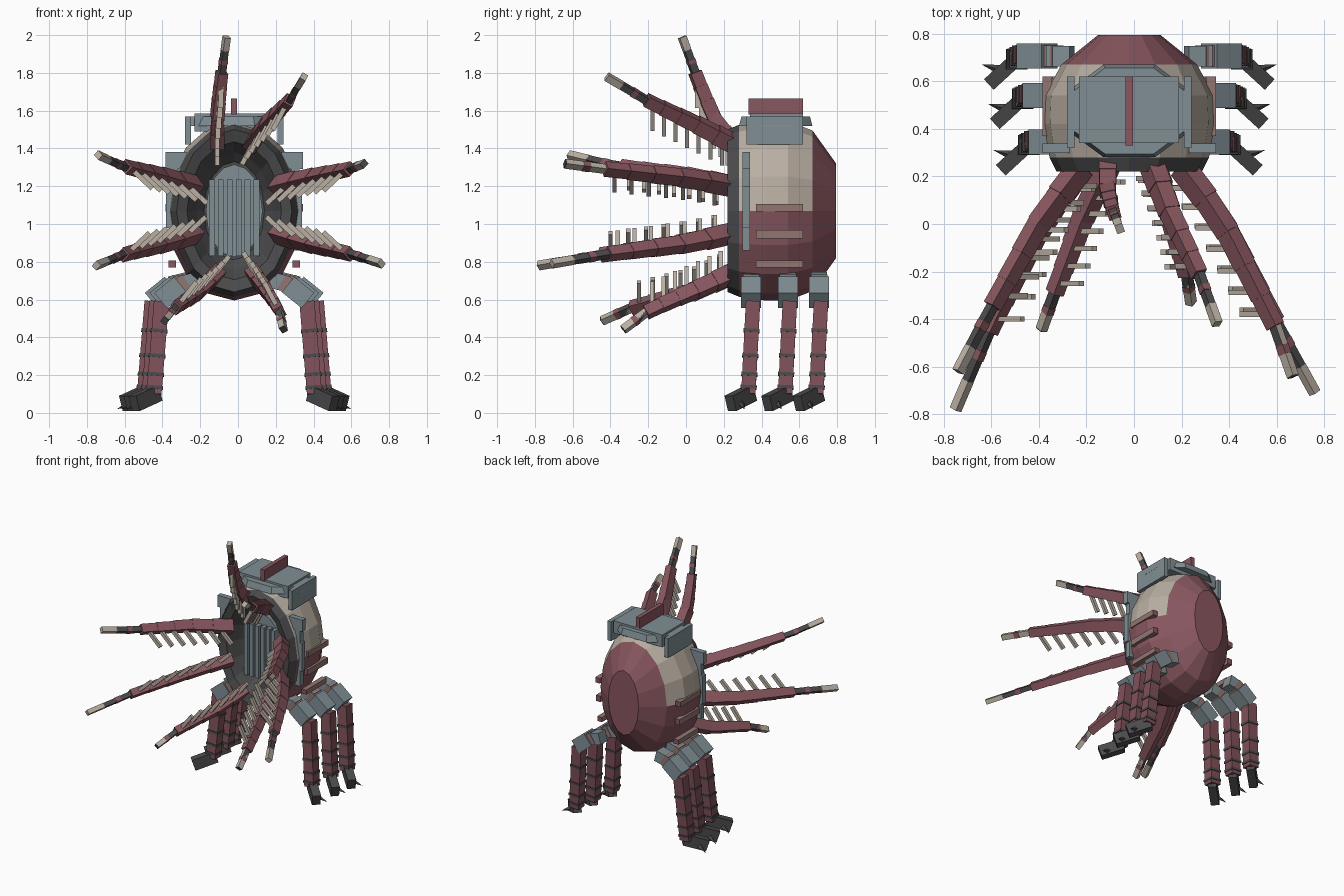
import bpy, bmesh, math
from mathutils import Vector, Matrix

if "Cube" in bpy.data.objects:
    bpy.data.objects.remove(bpy.data.objects["Cube"], do_unlink=True)

COLOURS = {
    "dusty_red": (0.25, 0.095, 0.115),
    "bone": (0.49, 0.43, 0.365),
    "steel": (0.22, 0.275, 0.30),
    "charcoal": (0.07, 0.07, 0.073),
    "rose_brown": (0.29, 0.18, 0.165),
    "deep_red": (0.215, 0.083, 0.1),
}
RED, BONE, STEEL, DARK, BROWN, DEEP = range(6)
MATS = []
for name, rgb in COLOURS.items():
    m = bpy.data.materials.new(name)
    m.use_nodes = True
    m.diffuse_color = (*rgb, 1)
    bsdf = m.node_tree.nodes["Principled BSDF"]
    bsdf.inputs["Base Color"].default_value = (*rgb, 1)
    bsdf.inputs["Roughness"].default_value = 0.8
    MATS.append(m)

CX, CZ = -0.02, 1.07   # axis of the shell


def finish(bm, name):
    bmesh.ops.recalc_face_normals(bm, faces=bm.faces)
    mesh = bpy.data.meshes.new(name)
    bm.to_mesh(mesh)
    bm.free()
    for m in MATS:
        mesh.materials.append(m)
    ob = bpy.data.objects.new(name, mesh)
    bpy.context.collection.objects.link(ob)
    return ob


def paint(verts, mat):
    for f in {f for v in verts for f in v.link_faces}:
        f.material_index = mat


def box(bm, lo, hi, mat):
    lo, hi = Vector(lo), Vector(hi)
    mx = Matrix.Translation((lo + hi) / 2) @ Matrix.Diagonal((*(hi - lo), 1))
    paint(bmesh.ops.create_cube(bm, size=1, matrix=mx)["verts"], mat)


def frame(p, q, up):
    d = (q - p).normalized()
    side = d.cross(Vector(up)).normalized()
    rot = Matrix((side, d.cross(side), d)).transposed().to_4x4()
    return Matrix.Translation((p + q) / 2) @ rot


def beam(bm, p, q, w, h, mat, up=(0, 1, 0)):
    p, q = Vector(p), Vector(q)
    mx = frame(p, q, up) @ Matrix.Diagonal((w, h, (q - p).length, 1))
    paint(bmesh.ops.create_cube(bm, size=1, matrix=mx)["verts"], mat)


def ellipse(bm, y, rx, rz, n=16):
    return [bm.verts.new((CX + rx * math.cos(2 * math.pi * i / n), y,
                          CZ + rz * math.sin(2 * math.pi * i / n))) for i in range(n)]


# shell with a hollow front dish: (y, half width, half height)
profile = [(0.37, 0.16, 0.26), (0.32, 0.2, 0.31), (0.24, 0.25, 0.365), (0.22, 0.305, 0.43),
           (0.28, 0.335, 0.455), (0.42, 0.36, 0.475), (0.54, 0.355, 0.475),
           (0.67, 0.285, 0.425), (0.795, 0.13, 0.25)]
bm = bmesh.new()
rings = [ellipse(bm, *p) for p in profile]
for k, (a, b) in enumerate(zip(rings, rings[1:])):
    for i in range(len(a)):
        j = (i + 1) % len(a)
        f = bm.faces.new((a[i], a[j], b[j], b[i]))
        upper = f.calc_center_median().z > CZ
        f.material_index = DARK if k < 4 else BONE if upper and k < 7 else RED
bm.faces.new(rings[0]).material_index = DARK
bm.faces.new(rings[-1]).material_index = RED
finish(bm, "shell")

# mouth grille
bm = bmesh.new()
a, b = ellipse(bm, 0.37, 0.15, 0.245), ellipse(bm, 0.335, 0.15, 0.245)
for i in range(len(a)):
    bm.faces.new((a[i - 1], a[i], b[i], b[i - 1]))
bm.faces.new(b)
for f in bm.faces:
    f.material_index = STEEL
for i in range(6):
    x = CX + (i - 2.5) * 0.047
    box(bm, (x - 0.015, 0.29, 0.83), (x + 0.015, 0.34, 1.235), STEEL)
finish(bm, "mouth_grille")

# roof armour: octagonal plate, slab, hanging side panels
bm = bmesh.new()
mx = (Matrix.Translation((CX, 0.475, 1.545)) @ Matrix.Diagonal((0.27, 0.2, 1, 1))
      @ Matrix.Rotation(math.pi / 8, 4, "Z"))
plate = bmesh.ops.create_cone(bm, cap_ends=True, segments=8, radius1=1.05, radius2=0.98,
                              depth=0.05, matrix=mx)
paint(plate["verts"], STEEL)
box(bm, (CX - 0.21, 0.34, 1.49), (CX + 0.21, 0.62, 1.585), STEEL)
for s in (-1, 1):
    x = CX + s * 0.245
    box(bm, (x - 0.016, 0.32, 1.42), (x + 0.016, 0.62, 1.57), STEEL)
finish(bm, "roof_armour")
bm = bmesh.new()
box(bm, (CX - 0.016, 0.33, 1.58), (CX + 0.016, 0.62, 1.665), RED)
finish(bm, "roof_fin")

for s, side in ((1, "left"), (-1, "right")):
    # upright armour strip beside the rim
    bm = bmesh.new()
    for r0, r1, z0, z1 in ((0.3, 0.345, 0.86, 1.38), (0.25, 0.365, 1.29, 1.38), (0.3, 0.36, 0.98, 1.2)):
        x = sorted((CX + s * r0, CX + s * r1))
        box(bm, (x[0], 0.298, z0), (x[1], 0.338, z1), STEEL)
    finish(bm, side + "_armour_strip")
    # side ribs, red on their ends
    bm = bmesh.new()
    for r, z, h in ((0.345, 1.085, 0.04), (0.34, 0.945, 0.045), (0.328, 0.788, 0.036)):
        x = CX + s * r
        box(bm, (x - 0.02, 0.37, z - h / 2), (x + 0.02, 0.62, z + h / 2), BROWN)
    bm.normal_update()
    for f in bm.faces:
        if abs(f.normal.y) > 0.9:
            f.material_index = RED
    finish(bm, side + "_ribs")
    # three walking legs
    for n, y in enumerate((0.345, 0.54, 0.705)):
        def at(r, dy, z):
            return Vector((CX + s * (r + 0.025 * n), y + dy, z))
        bm = bmesh.new()
        beam(bm, at(0.19, 0, 0.705), at(0.29, 0, 0.68), 0.085, 0.085, STEEL)
        beam(bm, at(0.25, 0, 0.695), at(0.32, 0, 0.65), 0.088, 0.088, BROWN)
        beam(bm, at(0.285, 0, 0.68), at(0.39, 0, 0.595), 0.105, 0.105, STEEL)
        hip, ankle = at(0.385, 0.01, 0.59), at(0.425, -0.015, 0.1)
        beam(bm, hip, ankle, 0.08, 0.076, DEEP)
        for t in (0.3, 0.57, 0.77, 0.91):
            p = hip.lerp(ankle, t)
            beam(bm, p, hip.lerp(ankle, t + 0.035), 0.089, 0.085, DARK)
        beam(bm, at(0.41, 0, 0.105), at(0.53, -0.11, 0.05), 0.06, 0.085, DARK, (0, 0, 1))
        p, q = at(0.48, -0.06, 0.06), at(0.57, -0.035, 0.02)
        spike = bmesh.ops.create_cone(bm, cap_ends=True, segments=4, radius1=0.024,
                                      radius2=0.0, depth=(q - p).length,
                                      matrix=frame(p, q, (0, 0, 1)))
        paint(spike["verts"], DARK)
        finish(bm, f"{side}_leg_{n + 1}")

# grasping arms: root, elbow, wrist, tip, outward angle of the pegs
ARMS = {
    "top": ((-0.11, 0.26, 1.42), (-0.11, 0.14, 1.57), (-0.09, 0.06, 1.77), (-0.06, -0.02, 1.99), 90),
    "upper_left": ((0.07, 0.26, 1.42), (0.14, 0.07, 1.52), (0.27, -0.2, 1.65), (0.35, -0.42, 1.78), 62),
    "mid_left": ((0.2, 0.24, 1.2), (0.36, 0.03, 1.24), (0.59, -0.42, 1.29), (0.71, -0.76, 1.335), 43),
    "low_mid_left": ((0.2, 0.24, 0.95), (0.36, 0.03, 0.9), (0.6, -0.42, 0.84), (0.76, -0.71, 0.79), -43),
    "low_left": ((0.08, 0.25, 0.74), (0.15, 0.05, 0.65), (0.22, -0.2, 0.54), (0.25, -0.4, 0.39), -62),
    "low_right": ((-0.11, 0.25, 0.74), (-0.21, 0.04, 0.64), (-0.33, -0.28, 0.56), (-0.42, -0.53, 0.45), 232),
    "low_mid_right": ((-0.22, 0.24, 0.95), (-0.38, 0.02, 0.9), (-0.6, -0.43, 0.84), (-0.75, -0.78, 0.78), 223),
    "mid_right": ((-0.22, 0.24, 1.2), (-0.39, 0.02, 1.25), (-0.62, -0.39, 1.31), (-0.74, -0.62, 1.365), 137),
}
# start, end, thickness, colour along each arm
SEGMENTS = [(0, 0.15, 0.088, RED), (0.14, 0.3, 0.08, RED), (0.28, 0.44, 0.074, RED),
            (0.42, 0.57, 0.068, RED), (0.55, 0.69, 0.063, RED), (0.68, 0.77, 0.04, DARK),
            (0.765, 0.8, 0.043, RED), (0.795, 0.89, 0.038, DARK), (0.885, 1, 0.04, BONE)]
for name, (*path, angle) in ARMS.items():
    path = [Vector(p) for p in path]
    total = sum((q - p).length for p, q in zip(path, path[1:]))

    def along(t):
        left = t * total
        for p, q in zip(path, path[1:]):
            span = (q - p).length
            if left <= span:
                break
            left -= span
        return p.lerp(q, min(left / span, 1))
    a = math.radians(angle)
    inward = Vector((-math.cos(a), 0, -math.sin(a)))
    bm = bmesh.new()
    for t0, t1, w, mat in SEGMENTS:
        beam(bm, along(t0), along(t1), w * 0.85, w, mat, inward)
    for i in range(7):
        p = along(0.1 + i * 0.09)
        beam(bm, p, p + inward * 0.16, 0.026, 0.022, BONE)
    finish(bm, name + "_arm")
